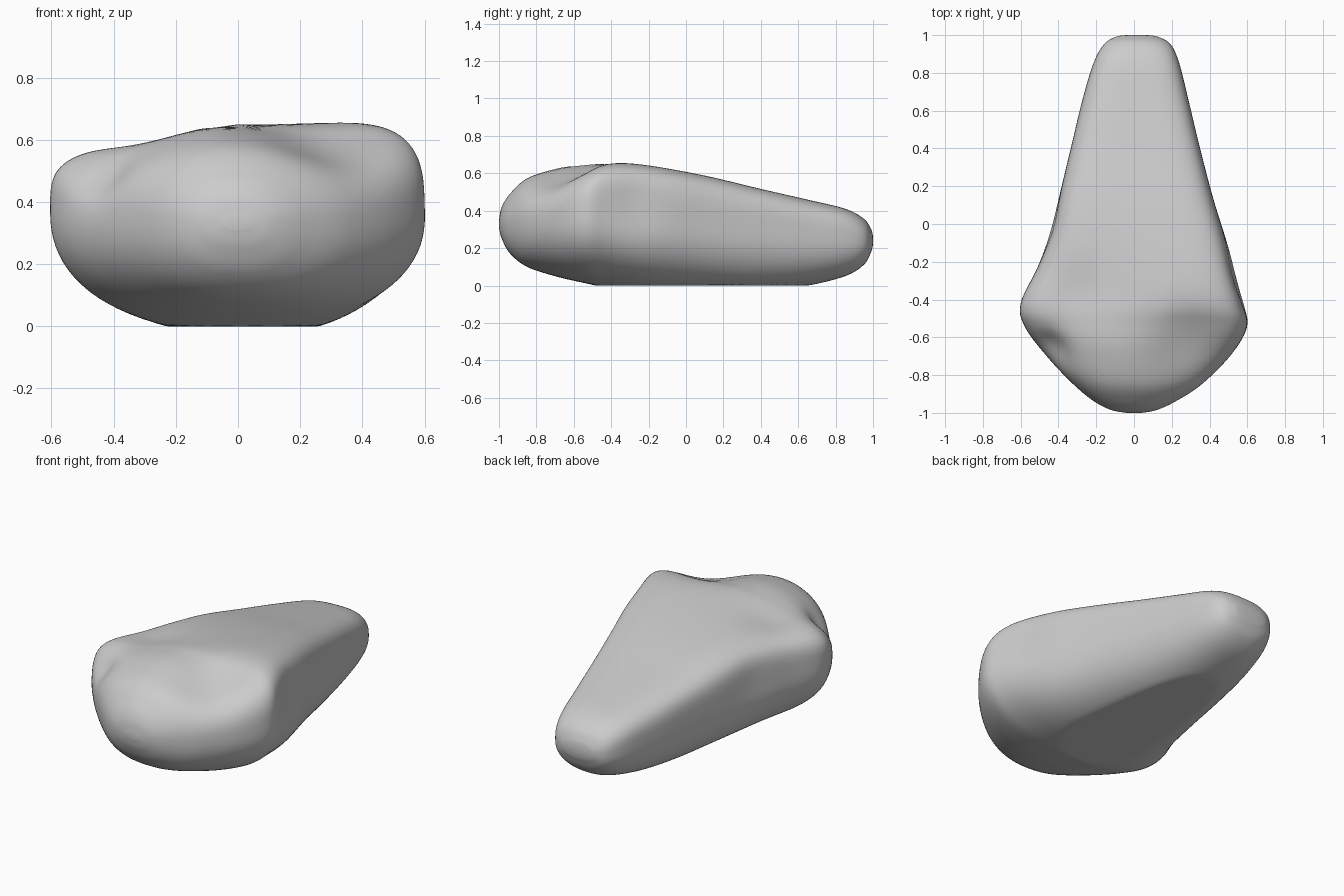
import bpy, bmesh, math
from mathutils import Vector

cube = bpy.data.objects.get("Cube")
if cube:
    bpy.data.objects.remove(cube, do_unlink=True)

# Stations along the stone: y, right edge, left edge, underside, widest height,
# top height at right, top height at left, squareness of the upper half
STATIONS = [
    (-1.0, -.04, .04, .31, .33, .35, .35, 2.0),
    (-.985, -.12, .12, .25, .34, .42, .42, 2.0),
    (-.94, -.21, .22, .17, .34, .49, .49, 2.1),
    (-.85, -.32, .36, .10, .35, .56, .57, 2.3),
    (-.70, -.465, .51, .05, .36, .57, .64, 2.7),
    (-.55, -.575, .60, .015, .37, .58, .68, 3.3),
    (-.42, -.60, .59, -.01, .37, .585, .70, 4.0),
    (-.20, -.50, .53, -.03, .33, .585, .665, 4.6),
    (.10, -.41, .43, -.035, .30, .56, .60, 4.8),
    (.40, -.335, .35, -.03, .28, .50, .525, 4.4),
    (.65, -.275, .29, 0, .26, .45, .465, 3.8),
    (.85, -.215, .24, .05, .25, .405, .415, 3.2),
    (.95, -.16, .195, .11, .24, .355, .36, 2.7),
    (.99, -.10, .13, .18, .24, .30, .30, 2.3),
    (1.0, -.04, .07, .22, .24, .26, .26, 2.0),
]
# Soft dents and swellings: centre, radius, push
DENTS = [
    ((.30, -.66, .60), .22, (0, .02, -.065)),    # front scoop
    ((-.46, -.68, .52), .11, (.02, .03, -.035)),  # corner notch
    ((-.30, -.38, .58), .17, (0, 0, -.03)),      # hollow behind the lip
    ((-.04, -.66, .62), .22, (0, 0, .03)),       # front swelling
    ((.60, -.28, .47), .19, (-.03, 0, 0)),       # flattened flank
    ((-.44, -.02, .42), .15, (.015, 0, 0)),      # hollow flank
]
SEGMENTS, STEPS = 96, 7


def spline(a, b, c, d, t):
    return [q + .5 * t * (r - p + t * (2*p - 5*q + 4*r - s + t * (3*(q - r) + s - p)))
            for p, q, r, s in zip(a, b, c, d)]


def power(v, n):
    return math.copysign(abs(v) ** (2 / n), v)


def section(y, x0, x1, low, mid, top_r, top_l, n):
    ring = []
    for i in range(SEGMENTS):
        a = math.tau * i / SEGMENTS
        c, s = math.cos(a), math.sin(a)
        e = n if s > 0 else 2.3
        u, h = power(c, e), power(s, e)
        top = top_r + (top_l - top_r) * (u + 1) / 2
        z = mid + h * ((top - mid) if s > 0 else (mid - low))
        p = Vector(((x0 + x1) / 2 + u * (x1 - x0) / 2, y, z))
        move = Vector()
        for centre, radius, push in DENTS:
            move += Vector(push) * math.exp(-(p - Vector(centre)).length_squared / radius ** 2)
        p += move
        p.z = max(p.z, 0)
        ring.append(p)
    return ring


# Loft the sections into one closed stone
bm = bmesh.new()
rings = []
last = len(STATIONS) - 1
for k in range(last):
    four = [STATIONS[min(max(k + j, 0), last)] for j in (-1, 0, 1, 2)]
    for step in range(STEPS):
        rings.append(section(*spline(*four, step / STEPS)))
rings.append(section(*STATIONS[-1]))
rings = [[bm.verts.new(p) for p in ring] for ring in rings]
for lower, upper in zip(rings, rings[1:]):
    for i in range(SEGMENTS):
        j = (i + 1) % SEGMENTS
        bm.faces.new((lower[i], lower[j], upper[j], upper[i]))
bm.faces.new(rings[0])
bm.faces.new(rings[-1])
bmesh.ops.recalc_face_normals(bm, faces=bm.faces)
mesh = bpy.data.meshes.new("stone")
bm.to_mesh(mesh)
bm.free()
stone = bpy.data.objects.new("stone", mesh)
bpy.context.collection.objects.link(stone)

# Plain grey material
grey = bpy.data.materials.new("stone_grey")
grey.use_nodes = True
colour = (.6, .6, .6, 1)
grey.diffuse_color = colour
grey.node_tree.nodes["Principled BSDF"].inputs["Base Color"].default_value = colour
mesh.materials.append(grey)
mesh.shade_smooth()
